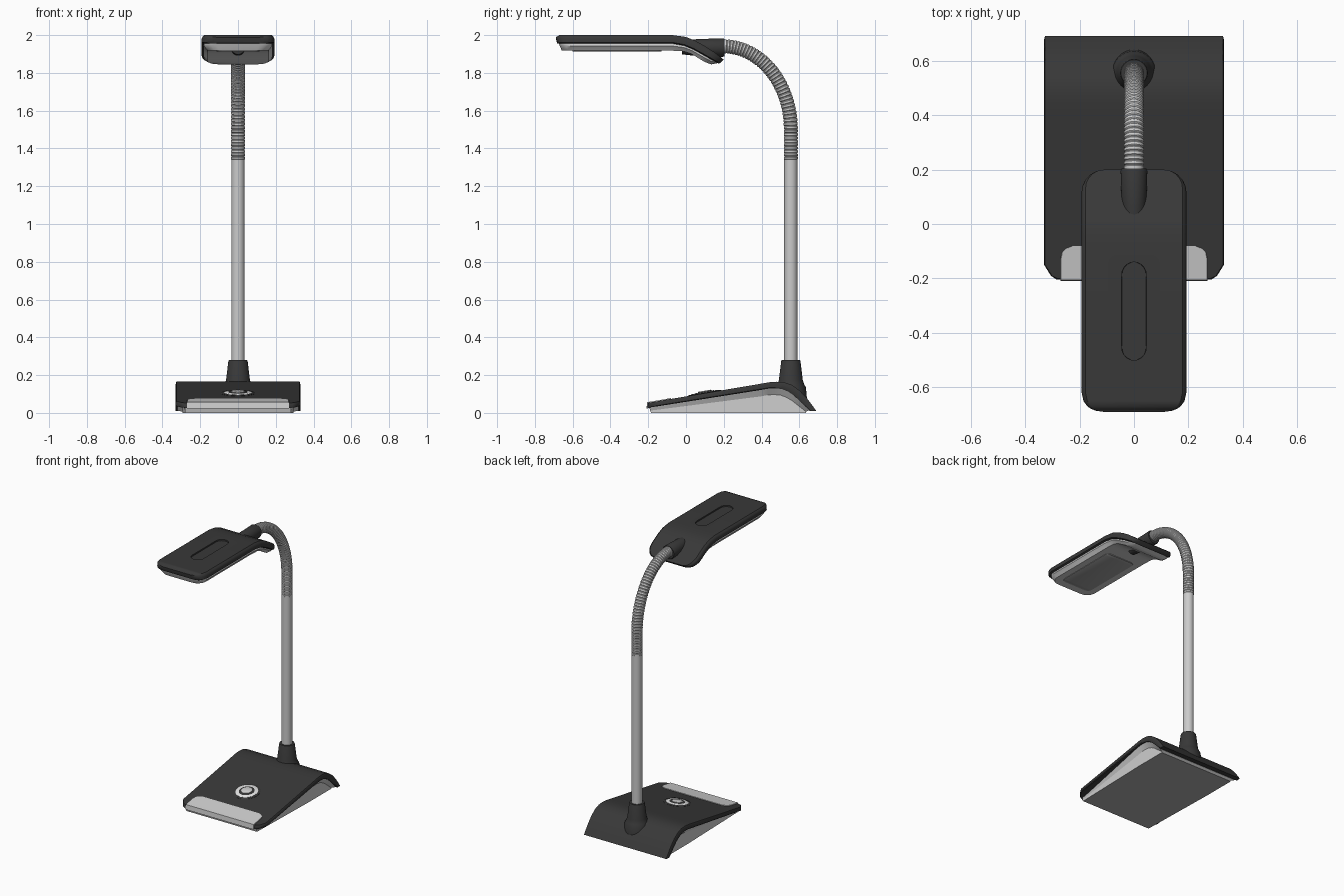
import bpy, bmesh, math

if "Cube" in bpy.data.objects:
    bpy.data.objects.remove(bpy.data.objects["Cube"])

def material(name, v):
    m = bpy.data.materials.new(name)
    m.diffuse_color = (v, v, v, 1)
    m.use_nodes = True
    m.node_tree.nodes["Principled BSDF"].inputs["Base Color"].default_value = m.diffuse_color
    return m

DARK = material("charcoal plastic", 0.04)
LIGHT = material("light grey plastic", 0.62)
METAL = material("pale grey metal", 0.60)
WHITE = material("white ring", 0.78)
PANEL = material("lamp panel grey", 0.33)
FLOOR = material("underside grey", 0.42)

def loft(name, rings, mats, rule=None):
    """Skin closed rings of equal length and cap both ends."""
    bm = bmesh.new()
    vs = [[bm.verts.new(p) for p in r] for r in rings]
    n = len(vs[0])
    for a, b in zip(vs, vs[1:]):
        for i in range(n):
            bm.faces.new((a[i], a[(i + 1) % n], b[(i + 1) % n], b[i]))
    bm.faces.new(vs[0])
    bm.faces.new(vs[-1])
    bmesh.ops.recalc_face_normals(bm, faces=bm.faces)
    if rule:
        for f in bm.faces:
            f.material_index = rule(f)
    me = bpy.data.meshes.new(name)
    bm.to_mesh(me)
    bm.free()
    for m in mats:
        me.materials.append(m)
    ob = bpy.data.objects.new(name, me)
    bpy.context.collection.objects.link(ob)
    return ob

def smooth(ob, angle=35):
    bpy.ops.object.select_all(action='DESELECT')
    ob.select_set(True)
    bpy.context.view_layer.objects.active = ob
    bpy.ops.object.shade_smooth_by_angle(angle=math.radians(angle))

def section(yt, zt, yb, zb, w, wb=None, c=0.004):
    """Chamfered cross-section between a top point and a bottom point."""
    wb = w if wb is None else wb
    half = [(wb - c, 0), (wb, .15), (w, .6), (w - c * .35, .85), (w - c, 1)]
    pts = half + [(-x, t) for x, t in reversed(half)]
    return [(x, yb + (yt - yb) * t, zb + (zt - zb) * t) for x, t in pts]

def rounded(y, y0, y1, w, r):
    """Half width of a rounded rectangle at y."""
    d = min(y - y0, y1 - y)
    return w if d >= r else w - r + math.sqrt(max(0, r * r - (r - d) ** 2))

def interp(table, y):
    for a, b in zip(table, table[1:]):
        if y <= b[0] + 1e-9:
            t = (y - a[0]) / (b[0] - a[0])
            return [p + (q - p) * t for p, q in zip(a, b)]
    return table[-1]

def tube(name, path, mat, n=32):
    """Round part; path items are (y, z, radius, dir_y, dir_z)."""
    rings = []
    for y, z, r, dy, dz in path:
        l = math.hypot(dy, dz)
        rings.append([(r * math.cos(a), y + r * math.sin(a) * dz / l, z - r * math.sin(a) * dy / l)
                      for a in (2 * math.pi * i / n for i in range(n))])
    ob = loft(name, rings, [mat])
    smooth(ob)
    return ob

# Base shell: sloping slab that rolls over at the back
shell = [(-.2, .053, -.204, .027, .285), (-.19, .055, -.19, .029, .305), (-.15, .062, -.15, .035, .33),
         (.40, .155, .40, .122, .33), (.44, .162, .435, .128, .33), (.48, .165, .47, .130, .33),
         (.52, .162, .505, .127, .33), (.56, .148, .54, .113, .33), (.60, .120, .57, .093, .33),
         (.64, .078, .605, .060, .33), (.67, .038, .635, .03, .33), (.69, .01, .655, .01, .33)]
smooth(loft("base_shell", [section(*s) for s in shell], [DARK]))

# Base body: wedge with undercut sides and a darker underside
body = [(-.195, .032, -.19, .012, -.185), (.40, .125, .40, .088, .40), (.435, .130, .435, .095, .435),
        (.47, .132, .465, .097, .465), (.505, .129, .50, .094, .50), (.54, .115, .53, .083, .53),
        (.57, .095, .56, .066, .56), (.605, .062, .595, .038, .595), (.65, .012, .635, .007, .635)]
rings = []
for yu, zu, yk, zk, yf in body:
    w = .28 if yu < 0 else .32
    half = [(w, yu, zu), (min(w, .295), yk, zk), (min(w, .295), yf, 0)]
    rings.append(half + [(-x, y, z) for x, y, z in reversed(half)])
smooth(loft("base_body", rings, [LIGHT, FLOOR], lambda f: int(f.normal.z < -.99)), 20)

# Light plate over the front lip
plate = [(-.206, .057, -.209, .022, .27), (-.13, .0695, -.13, .05, .27), (-.105, .074, -.105, .055, .265),
         (-.09, .0765, -.09, .058, .25), (-.08, .078, -.08, .06, .225)]
smooth(loft("front_plate", [section(*s, c=.002) for s in plate], [LIGHT]))

# Round switch: stacked discs tilted with the slope
sy, sz, ny, nz = .10, .1045, -.167, .986
for name, r, h, m in (("switch_surround", .09, .003, DARK), ("switch_ring", .075, .006, WHITE),
                      ("switch_gap", .052, .008, DARK), ("switch_button", .036, .013, LIGHT)):
    tube(name, [(sy + ny * d, sz + nz * d, rr, ny, nz)
                for d, rr in ((-.01, r), (h - .002, r), (h, r - .003))], m)

# Collar and straight pole
PY = .555
tube("pole_collar", [(PY, z, r, 0, 1) for z, r in
                     ((.08, .085), (.135, .08), (.15, .071), (.175, .063), (.274, .051), (.28, .048))], DARK)
tube("pole", [(PY, .2, .035, 0, 1), (PY, 1.345, .035, 0, 1)], METAL)

# Ribbed gooseneck: short straight, then a quarter ellipse to the head
def neck_point(s):
    straight, total = .16, .785
    d = s * total
    if d < straight:
        return PY, 1.34 + d, 0, 1
    a = (d - straight) / (total - straight) * math.pi / 2
    return (.2 + .355 * math.cos(a), 1.5 + .44 * math.sin(a),
            -.355 * math.sin(a), .44 * math.cos(a))

path, RIBS = [], 44
for i in range(RIBS):
    for t, r in ((0, .0335), (.2, .037), (.75, .037), (.95, .0335)):
        y, z, dy, dz = neck_point((i + t) / RIBS)
        path.append((y, z, r, dy, dz))
path.append((.17, 1.94, .0335, -1, 0))
tube("gooseneck", path, METAL, 24)

# Dark socket joining the gooseneck to the head
tube("head_socket", [(y, 1.934, r, 1, 0) for y, r in ((-.02, .036), (.06, .045), (.195, .049), (.203, .046))], DARK)

# Head shell: rounded slab drooping at the back, with a shallow slot on top
top = [(-.69, 1.988, -.683, 1.957), (-.67, 2.0, -.67, 1.955), (-.07, 2.0, -.075, 1.955),
       (0, 1.99, -.01, 1.943), (.05, 1.97, .04, 1.922), (.1, 1.942, .08, 1.9),
       (.15, 1.91, .125, 1.875), (.2, 1.87, .175, 1.848)]
ys = [-.69, -.687, -.68, -.67, -.65, -.62, -.35, -.07, -.035, 0, .025, .05, .075, .1, .13, .15, .17, .185, .195, .2]
head = loft("head_shell", [section(*interp(top, y), rounded(y, -.69, .2, .192, .07), c=.014) for y in ys], [DARK])
cut_ys = [-.5 + .36 * (1 - math.cos(math.pi * i / 20)) / 2 for i in range(21)]
cutter = loft("slot_cutter", [section(y, 2.05, y, 1.991, max(.004, rounded(y, -.5, -.14, .045, .045)), c=.001)
                              for y in cut_ys], [DARK])
cutter.hide_render = True
mod = head.modifiers.new("slot", 'BOOLEAN')
mod.operation, mod.object, mod.solver = 'DIFFERENCE', cutter, 'EXACT'
bpy.context.view_layer.objects.active = head
bpy.ops.object.modifier_apply(modifier="slot")
bpy.data.objects.remove(cutter)
smooth(head)

# Light tapered underside of the head
low = [(-.675, 1.96, -.658, 1.918), (-.08, 1.96, -.08, 1.918), (-.01, 1.948, -.01, 1.914),
       (.04, 1.927, .03, 1.9), (.08, 1.905, .07, 1.875), (.125, 1.88, .1, 1.857), (.172, 1.853, .135, 1.845)]
ys = [-.675, -.67, -.66, -.64, -.61, -.35, -.08, -.04, -.01, .04, .08, .12, .15, .165, .172]
rings = []
for y in ys:
    w = rounded(y, -.675, .172, .182, .065)
    rings.append(section(*interp(low, y), w, w - .016, c=.004))
smooth(loft("head_underside", rings, [LIGHT]))

# Lamp panel under the head
rings = [section(y, 1.922, y, 1.914, rounded(y, -.6, -.13, .115, .03), c=.002)
         for y in (-.6, -.595, -.585, -.57, -.16, -.145, -.135, -.13)]
smooth(loft("lamp_panel", rings, [PANEL]))
